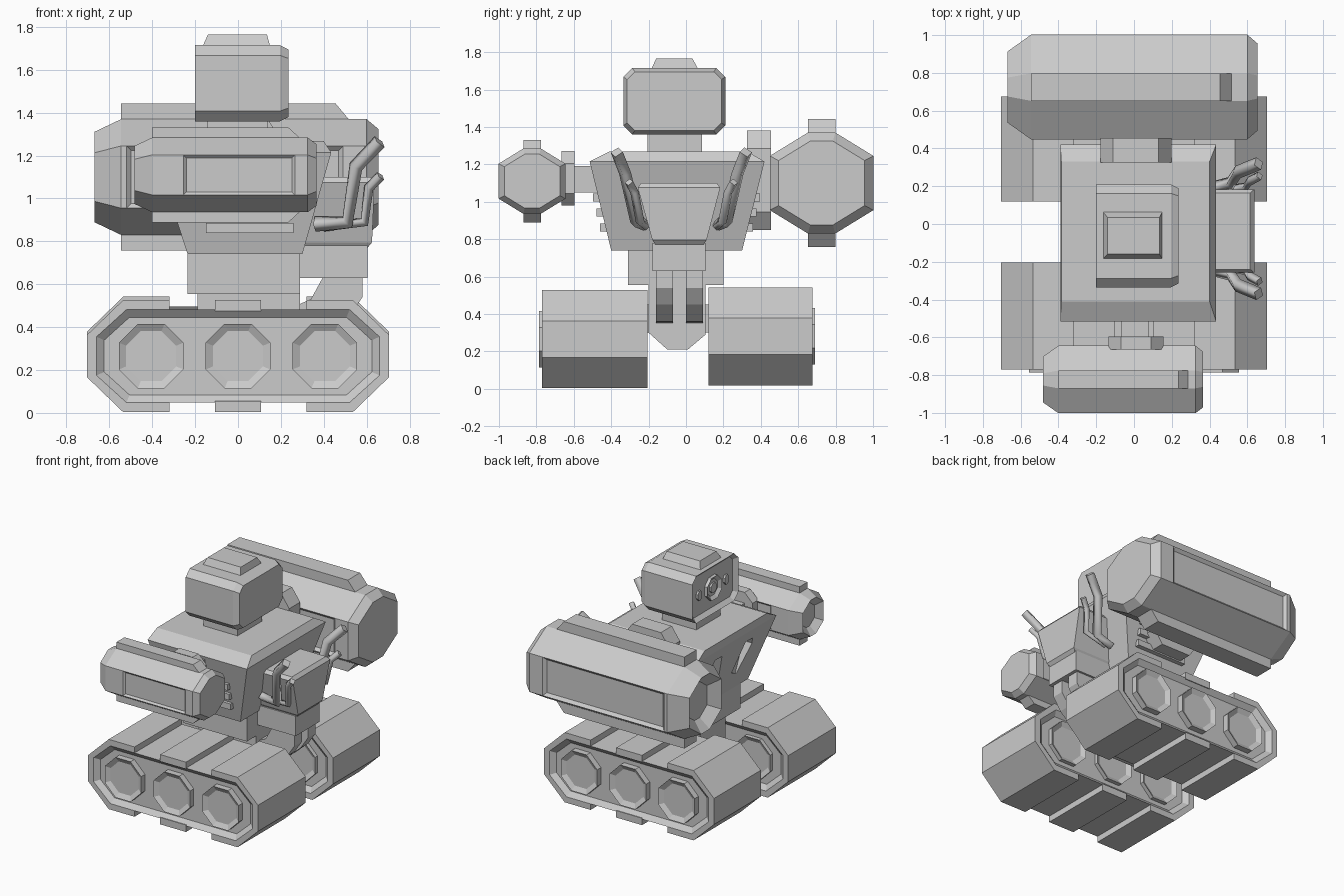
import bpy, bmesh
from math import cos, sin, pi
from mathutils import Vector

if "Cube" in bpy.data.objects:
    bpy.data.objects.remove(bpy.data.objects["Cube"])

grey = bpy.data.materials.new("plain_grey")
grey.use_nodes = True
grey.diffuse_color = (0.6, 0.6, 0.6, 1)
grey.node_tree.nodes["Principled BSDF"].inputs["Base Color"].default_value = (0.6, 0.6, 0.6, 1)

MID = -0.05  # y of the body's mirror plane


def loft(name, rings, inset=None):
    """Skin closed rings of points; inset = (face rule, width, depth) sinks panels."""
    bm = bmesh.new()
    loops = [[bm.verts.new(p) for p in ring] for ring in rings]
    n = len(loops[0])
    for a, b in zip(loops, loops[1:]):
        for i in range(n):
            j = (i + 1) % n
            bm.faces.new((a[i], a[j], b[j], b[i]))
    bm.faces.new(loops[0])
    bm.faces.new(loops[-1])
    bmesh.ops.recalc_face_normals(bm, faces=bm.faces)
    if inset:
        rule, width, depth = inset
        bm.normal_update()
        chosen = [f for f in bm.faces if rule(f)]
        bmesh.ops.inset_individual(bm, faces=chosen, thickness=width, use_even_offset=True)
        bm.normal_update()
        for f in chosen:
            bmesh.ops.translate(bm, verts=f.verts, vec=f.normal * -depth)
    me = bpy.data.meshes.new(name)
    bm.to_mesh(me)
    bm.free()
    me.materials.append(grey)
    ob = bpy.data.objects.new(name, me)
    bpy.context.scene.collection.objects.link(ob)
    return ob


def prism(name, pts, axis, lo, hi, inset=None):
    """Extrude a 2D outline along x (pts y,z), or y (pts x,z)."""
    place = {"x": lambda p, t: (t, p[0], p[1]), "y": lambda p, t: (p[0], t, p[1])}[axis]
    return loft(name, [[place(p, t) for p in pts] for t in (lo, hi)], inset)


def rect(x0, x1, y0, y1, z):
    return [(x0, y0, z), (x1, y0, z), (x1, y1, z), (x0, y1, z)]


def box(name, x0, x1, y0, y1, z0, z1):
    return loft(name, [rect(x0, x1, y0, y1, z0), rect(x0, x1, y0, y1, z1)])


def octagon(cu, cv, ru, rv, fu, fv):
    """Octagon with half sizes ru, rv and half flat lengths fu, fv."""
    return [(cu + u, cv + v) for u, v in
            ((ru, -fv), (ru, fv), (fu, rv), (-fu, rv), (-ru, fv), (-ru, -fv), (-fu, -rv), (fu, -rv))]


# Tracks: octagonal hull with sunk sides, cleats and three wheels
def track(name, y0, y1, lift, outer):
    zc = 0.265 + lift
    prism(name + "_hull", octagon(0, zc, 0.66, 0.217, 0.52, 0.09), "y", y0, y1,
          (lambda f: abs(f.normal.y) > 0.9, 0.036, 0.03))
    for s, end in ((-1, "right"), (1, "left")):
        half = [(0.32, 0.217), (0.32, 0.262), (0.535, 0.262), (0.705, 0.098)]
        inner = [(0.66, 0.09), (0.52, 0.217)]
        pts = half + [(x, -z) for x, z in reversed(half)]
        pts += [(x, -z) for x, z in reversed(inner)] + inner
        prism(f"{name}_{end}_cleat", [(s * x, zc + z) for x, z in pts], "y", y0, y1)
        zs = sorted((zc + s * 0.21, zc + s * 0.262))
        box(f"{name}_{'top' if s > 0 else 'bottom'}_cleat", -0.107, 0.107, y0, y1, *zs)
    for i in (-1, 0, 1):
        r = 0.163
        pts = [(i * 0.405 + r * cos(pi / 8 + k * pi / 4), zc + r * sin(pi / 8 + k * pi / 4)) for k in range(8)]
        lo, hi = (y0 - 0.016, y1) if outer < 0 else (y0, y1 + 0.016)
        prism(f"{name}_wheel_{i + 2}", pts, "y", lo, hi,
              (lambda f: abs(f.normal.y) > 0.9, 0.034, 0.02))


track("front_track", -0.77, -0.205, 0, -1)
track("rear_track", 0.12, 0.675, 0.015, 1)

# Hip, waist and rear struts
prism("hip", [(-0.2, 0.56), (0.105, 0.56), (0.105, 0.29), (0.01, 0.21), (-0.1, 0.21), (-0.2, 0.3)],
      "x", -0.19, 0.29)
box("hip_link", -0.15, 0.25, -0.21, 0.13, 0.3, 0.45)
box("waist", -0.235, 0.29, -0.31, 0.2, 0.555, 0.76)
strut = [(0.27, 0.35), (0.27, 0.5), (0.34, 0.53), (0.4, 0.64), (0.58, 0.64), (0.58, 0.54), (0.52, 0.45), (0.42, 0.36)]
prism("strut_a", strut, "y", -0.16, -0.07)
prism("strut_b", strut, "y", 0.0, 0.09)

# Torso, flaring upward, with two slanted vents in the chest
torso = loft("torso", [rect(-0.235, 0.30, -0.4, 0.3, 0.74),
                       rect(-0.39, 0.435, -0.515, 0.42, 1.215),
                       rect(-0.385, 0.40, -0.41, 0.33, 1.268)])
for s in (-1, 1):
    pts = [(MID + s * y, z) for y, z in ((0.08, 0.9), (0.15, 0.87), (0.24, 1.08), (0.22, 1.13), (0.14, 1.13))]
    cutter = prism("vent_cutter", pts, "x", -0.6, -0.27)
    cutter.hide_render = True
    cutter.hide_viewport = True
    cutter.display_type = "WIRE"
    mod = torso.modifiers.new("vent", "BOOLEAN")
    mod.operation = "DIFFERENCE"
    mod.solver = "EXACT"
    mod.object = cutter
    # Side ribs
    for k in range(3):
        z = 0.84 + k * 0.08
        y = MID + s * (0.365 + (z - 0.74) * 0.235)
        box("side_rib", -0.15, 0.26, y - 0.02, y + 0.02, z, z + 0.045)

# Neck and head
box("neck", -0.145, 0.14, -0.205, 0.085, 1.25, 1.38)


def head_ring(x, d):
    return [(x, y, z) for y, z in
            octagon(-0.0625, 1.5375, 0.2725 - d, 0.1775 - d, 0.225 - d * 0.7, 0.13 - d * 0.7)]


loft("head", [head_ring(-0.2, 0), head_ring(0.195, 0), head_ring(0.235, 0.02)],
     (lambda f: f.normal.x < -0.9, 0.028, 0.03))
loft("head_cap", [rect(-0.165, 0.15, -0.185, 0.065, 1.71), rect(-0.14, 0.135, -0.16, 0.035, 1.765)])
prism("eye_ring", octagon(-0.0625, 1.54, 0.085, 0.085, 0.035, 0.035), "x", -0.195, -0.16,
      (lambda f: f.normal.x < -0.9, 0.025, 0.02))
prism("eye_lens", octagon(-0.0625, 1.54, 0.035, 0.035, 0.015, 0.015), "x", -0.188, -0.16)
for s in (-1, 1):
    prism("eye_stud", octagon(-0.0625 + s * 0.16, 1.54, 0.025, 0.035, 0.01, 0.015), "x", -0.185, -0.16)


# Arm pods: tapered octagonal barrels with sunk side panels and rails
def pod(name, yc, zc, k, xs, panel, rail):
    x_tip, x0, x1, x_end = xs

    def ring(x, sy=1.0, sz=1.0):
        return [(x, y, z) for y, z in
                octagon(yc, zc, 0.277 * k * sy, 0.27 * k * sz, 0.073 * k * sy, 0.145 * k * sz)]

    def sunk(f):
        x = f.calc_center_median().x
        return abs(f.normal.y) > 0.95 and panel[0] < x < panel[1]

    barrel = [ring(x_tip + 0.07 * k, 0.42, 0.5), ring(x_tip, 0.68, 0.78), ring(x0), ring(panel[0]), ring(panel[1]),
              ring(x1), ring(x_end, 0.83, 0.83)]
    loft(name + "_barrel", barrel, (sunk, 0.022 * k, 0.02 * k))
    for s, side in ((1, "top"), (-1, "bottom")):
        lo, hi = zc + s * 0.24 * k, zc + s * 0.343 * k
        pts = [(x0, lo), (x0, hi), (rail[0], hi), (rail[1], zc + s * 0.265 * k), (rail[1], lo)]
        prism(f"{name}_{side}_rail", pts, "y", yc - 0.073 * k, yc + 0.073 * k)


pod("rear_pod", 0.725, 1.1, 1.0, (-0.67, -0.545, 0.6, 0.655), (-0.52, 0.49), (0.455, 0.52))
pod("front_pod", -0.823, 1.11, 0.645, (-0.482, -0.4, 0.325, 0.365), (-0.255, 0.265), (0.235, 0.29))

# Shoulder joints
prism("front_shoulder_plate", octagon(0.01, 1.125, 0.145, 0.145, 0.08, 0.08), "y", -0.665, -0.595)
box("front_shoulder_shaft", -0.07, 0.08, -0.6, -0.44, 1.05, 1.19)
prism("rear_shoulder_plate", octagon(0.01, 1.115, 0.188, 0.265, 0.12, 0.17), "y", 0.325, 0.455)
box("rear_shoulder_shaft", -0.09, 0.1, 0.25, 0.48, 1.03, 1.2)

# Backpack and the block under it
loft("backpack", [rect(0.28, 0.6, -0.16, 0.09, 0.765), rect(0.3, 0.625, -0.18, 0.11, 0.795),
                  rect(0.36, 0.637, -0.258, 0.183, 1.075), rect(0.36, 0.615, -0.24, 0.165, 1.1)])
box("backpack_base", 0.27, 0.605, -0.18, 0.105, 0.63, 0.78)


# Exhaust pipes, mirrored in pairs
def pipe(name, path, radius):
    for s in (-1, 1):
        cu = bpy.data.curves.new(name, "CURVE")
        cu.dimensions = "3D"
        cu.bevel_depth = radius
        cu.bevel_resolution = 0
        cu.use_fill_caps = True
        sp = cu.splines.new("POLY")
        sp.points.add(len(path) - 1)
        for pt, (x, y, z) in zip(sp.points, path):
            pt.co = Vector((x, -0.025 + s * y, z, 1))
        cu.materials.append(grey)
        ob = bpy.data.objects.new(name, cu)
        bpy.context.scene.collection.objects.link(ob)


pipe("long_pipe", [(0.36, 0.2, 0.88), (0.51, 0.24, 0.89), (0.55, 0.3, 1.15), (0.66, 0.345, 1.265)], 0.035)
pipe("short_pipe", [(0.4, 0.19, 0.87), (0.59, 0.22, 0.89), (0.61, 0.25, 1.05), (0.665, 0.28, 1.105)], 0.024)
